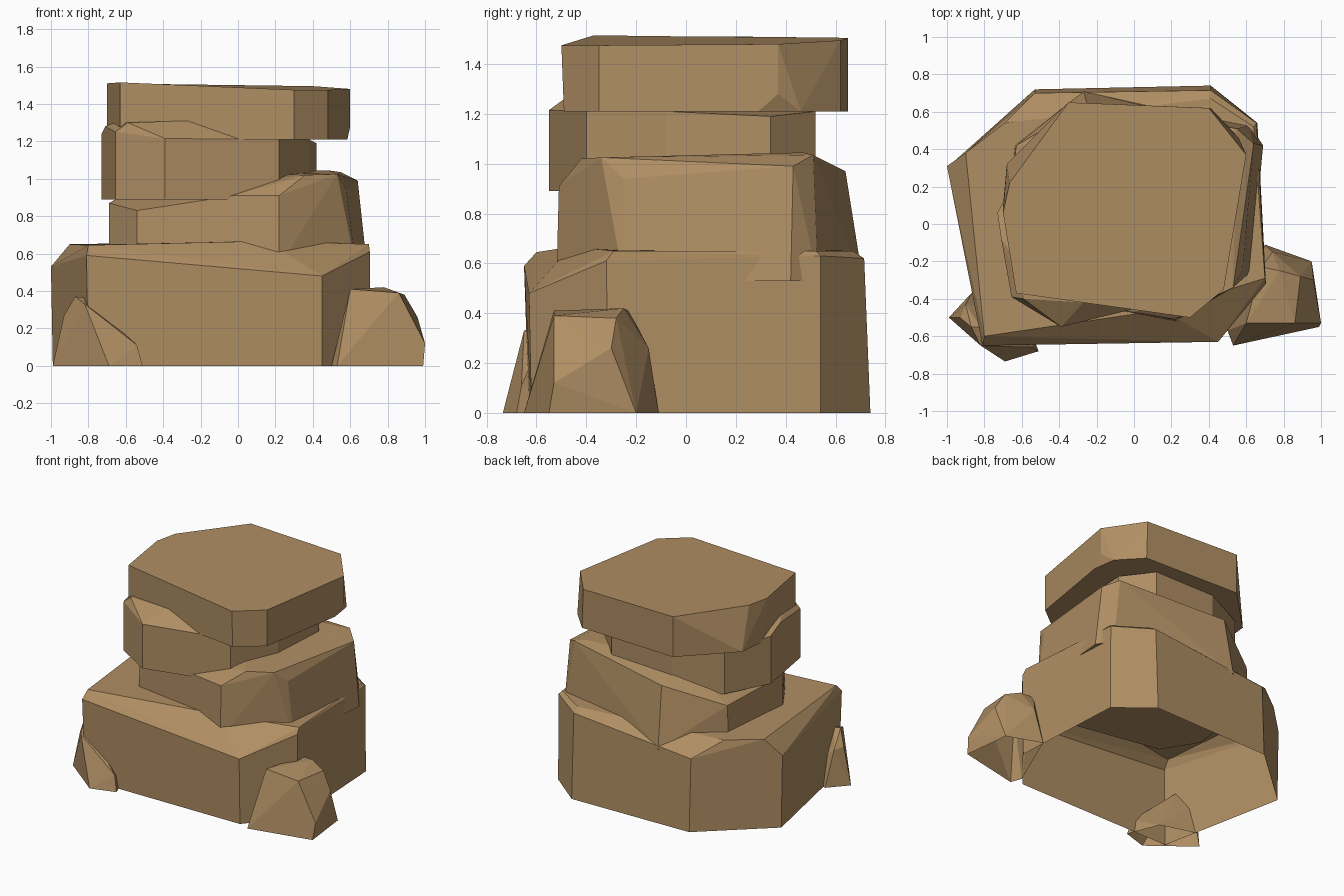
import bpy, bmesh, math

stone = bpy.data.materials.new("warm brown stone")
stone.diffuse_color = (0.43, 0.27, 0.125, 1)


def rock(name, bottom, upper, z0=0.0, open_base=False):
    """Faceted boulder: hull around a flat bottom outline and upper corners."""
    bm = bmesh.new()
    for x, y in bottom:
        bm.verts.new((x, y, z0))
    for p in upper:
        bm.verts.new(p)
    res = bmesh.ops.convex_hull(bm, input=bm.verts[:])
    junk = {g for g in res["geom_interior"] + res["geom_unused"]
            if isinstance(g, bmesh.types.BMVert) and g.is_valid and not g.link_faces}
    bmesh.ops.delete(bm, geom=list(junk), context='VERTS')
    bmesh.ops.dissolve_limit(bm, angle_limit=math.radians(4),
                             verts=bm.verts[:], edges=bm.edges[:])
    bmesh.ops.recalc_face_normals(bm, faces=bm.faces[:])
    # stones resting on the ground are hollow underneath
    if open_base:
        under = [f for f in bm.faces if all(v.co.z < z0 + 0.005 for v in f.verts)]
        bmesh.ops.delete(bm, geom=under, context='FACES')
    me = bpy.data.meshes.new(name)
    bm.to_mesh(me)
    bm.free()
    me.materials.append(stone)
    ob = bpy.data.objects.new(name, me)
    bpy.context.collection.objects.link(ob)


# wide base boulder
rock("base_boulder",
     [(-.99, .31), (-.80, -.63), (.45, -.62), (.705, -.31), (.66, .54), (.41, .74), (-.53, .72)],
     [(-1, .31, .53), (-.81, -.65, .59), (.45, -.63, .48), (.705, -.32, .61),
      (.655, .54, .63), (.41, .715, .62), (-.53, .70, .53),
      (-.90, .38, .65), (-.80, -.60, .645), (.15, -.46, .667), (.70, -.29, .65),
      (.64, .52, .65), (.41, .67, .65), (-.69, .54, .65)],
     open_base=True)

# second slab, pushed to the right
rock("lower_slab",
     [(-.54, -.38), (.22, -.52), (.63, -.25), (.69, .42), (.62, .53),
      (-.27, .71), (-.64, .42), (-.69, -.14)],
     [(-.54, -.37, .83), (.22, -.51, .91), (.36, -.42, 1.02), (.53, -.34, 1.025),
      (.58, -.25, .94), (.64, .43, .99), (.55, .51, 1.035), (-.25, .64, .97),
      (-.63, .42, .84), (-.69, -.14, .87), (.48, .47, 1.045), (-.27, .37, 1.04),
      (-.02, -.47, .91), (-.60, -.05, .92)],
     z0=.53)

# third slab, pushed to the left
rock("middle_slab",
     [(-.39, -.55), (.22, -.40), (.38, -.08), (.42, .34), (.24, .52),
      (-.25, .52), (-.57, .37), (-.73, .06), (-.655, -.39)],
     [(-.39, -.55, 1.215), (.22, -.40, 1.21), (.38, -.08, 1.21), (.42, .34, 1.19),
      (.24, .52, 1.21), (-.25, .52, 1.21), (-.57, .37, 1.20), (-.73, .06, 1.24),
      (-.71, -.08, 1.28), (-.655, -.39, 1.25), (-.59, -.40, 1.30),
      (-.27, -.42, 1.31), (-.66, -.15, 1.30)],
     z0=.89)

# flat cap slab
rock("cap_slab",
     [(-.63, -.37), (.30, -.49), (.48, -.35), (.585, .29), (.56, .46), (.41, .62),
      (-.35, .65), (-.68, .32), (-.70, .10)],
     [(-.63, -.37, 1.515), (.30, -.50, 1.475), (.48, -.35, 1.475), (.60, .37, 1.48),
      (.60, .37, 1.28), (.40, .62, 1.495), (-.35, .65, 1.505), (-.70, .06, 1.51),
      (-.665, .22, 1.51)],
     z0=1.21)

# small stones at the front corners
rock("right_small_stone",
     [(.53, -.65), (.99, -.55), (.95, -.20), (.70, -.11), (.50, -.57)],
     [(1, -.53, .12), (.86, -.53, .39), (.60, -.53, .41), (.96, -.30, .26),
      (.89, -.28, .38), (.78, -.25, .42), (.68, -.23, .41), (.74, -.15, .26)],
     open_base=True)
rock("left_small_stone",
     [(-.99, -.50), (-.69, -.735), (-.51, -.68), (-.60, -.45), (-.87, -.37)],
     [(-.93, -.50, .27), (-.82, -.65, .33), (-.87, -.55, .37), (-.82, -.55, .365),
      (-.54, -.66, .11), (-.90, -.43, .26)],
     open_base=True)
